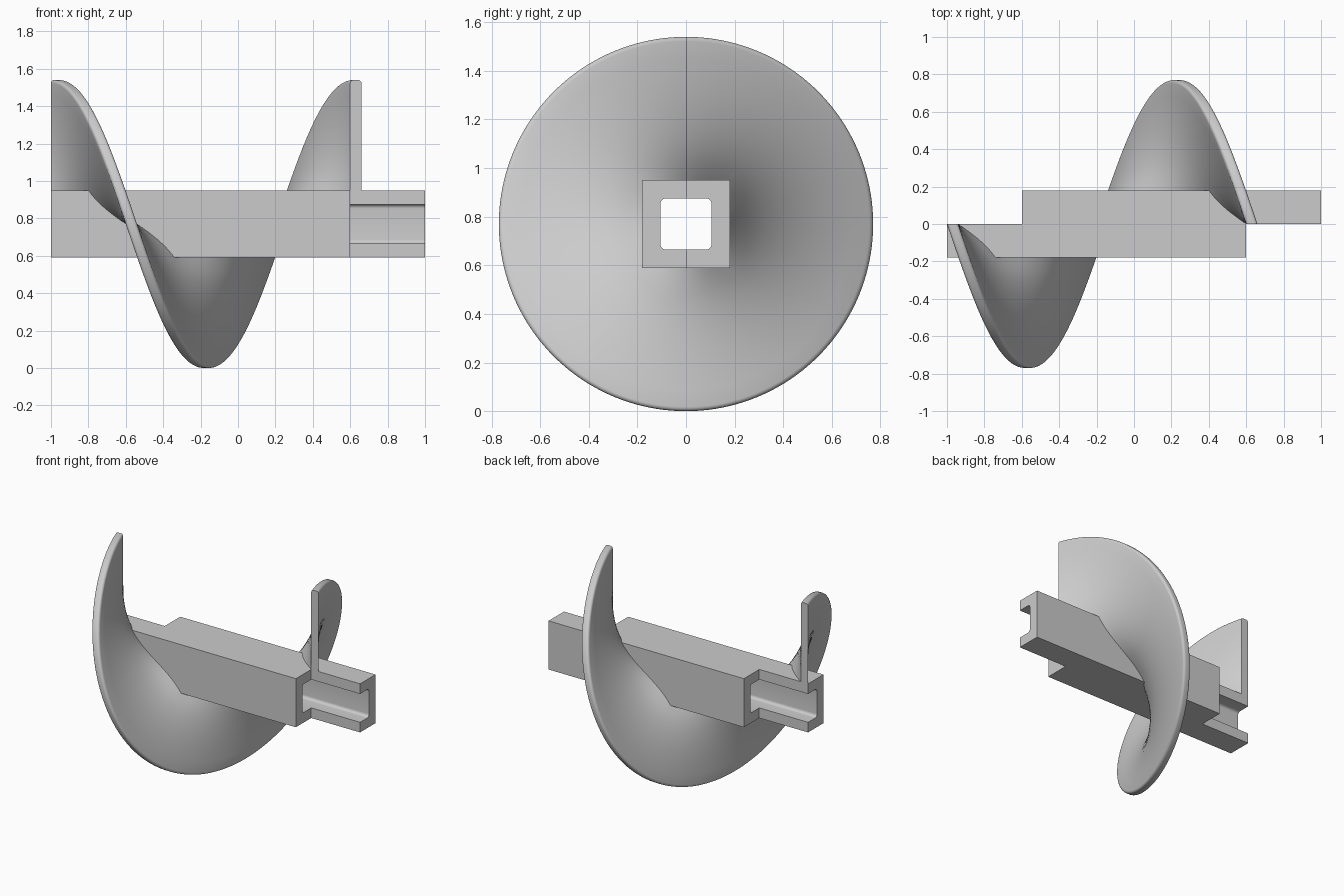
import bpy, bmesh, math
from mathutils import Vector

if "Cube" in bpy.data.objects:
    bpy.data.objects.remove(bpy.data.objects["Cube"])

R, ZC = 0.77, 0.77          # blade radius, axis height
HALF, HOLE = 0.18, 0.105    # half widths of square shaft and its bore
PITCH, THICK, FILLET = 1.6, 0.06, 0.018

steel = bpy.data.materials.new("light grey")
steel.diffuse_color = (0.6, 0.6, 0.6, 1)
steel.use_nodes = True
steel.node_tree.nodes["Principled BSDF"].inputs["Base Color"].default_value = steel.diffuse_color


def make_object(name, bm):
    bmesh.ops.recalc_face_normals(bm, faces=bm.faces[:])
    me = bpy.data.meshes.new(name)
    bm.to_mesh(me)
    bm.free()
    me.materials.append(steel)
    ob = bpy.data.objects.new(name, me)
    bpy.context.collection.objects.link(ob)
    return ob


def prism(name, profile, x0, x1):
    """Extrude a (y, z) profile around the axis from x0 to x1."""
    bm = bmesh.new()
    face = bm.faces.new([bm.verts.new((x0, y, ZC + z)) for y, z in profile])
    ext = bmesh.ops.extrude_face_region(bm, geom=[face])["geom"]
    verts = [v for v in ext if isinstance(v, bmesh.types.BMVert)]
    bmesh.ops.translate(bm, verts=verts, vec=Vector((x1 - x0, 0, 0)))
    return make_object(name, bm)


def box_profile(y0, y1, h):
    return [(y0, -h), (y1, -h), (y1, h), (y0, h)]


def rounded_square(h, r, seg=6):
    pts = []
    for k, (sy, sz) in enumerate([(1, 1), (-1, 1), (-1, -1), (1, -1)]):
        for i in range(seg + 1):
            a = math.pi / 2 * (k + i / seg)
            pts.append((sy * (h - r) + r * math.cos(a), sz * (h - r) + r * math.sin(a)))
    return pts


# Square tube whose two ends are each cut back to a half, for a lap joint
shaft = prism("shaft", box_profile(-HALF, HALF, HALF), -1, 1)
cutters = [
    prism("bore_cutter", rounded_square(HOLE, 0.022), -1.2, 1.2),
    prism("left_lap_cutter", box_profile(0, 0.4, 0.4), -1.3, -0.6),
    prism("right_lap_cutter", box_profile(-0.4, 0, 0.4), 0.6, 1.3),
]
for c in cutters:
    c.hide_render = True
    mod = shaft.modifiers.new(c.name, "BOOLEAN")
    mod.operation, mod.solver, mod.object = "DIFFERENCE", "EXACT", c
bpy.context.view_layer.objects.active = shaft
for c in cutters:
    bpy.ops.object.modifier_apply(modifier=c.name)
for c in cutters:
    bpy.data.objects.remove(c)

# Blade cross-section: (blend from shaft to rim, radial inset, axial offset)
side = [(i / 8, 0) for i in range(8)]
arc = [math.pi / 2 * i / 5 for i in range(6)]
rim = [(1, FILLET * (1 - math.sin(a)), FILLET * (1 - math.cos(a))) for a in arc]
section = [(t, 0, 0) for t, _ in side] + rim
section += [(t, d, THICK - x) for t, d, x in reversed(section)]

# One full helical turn, its inner edge following the square shaft
STEPS = 160
bm = bmesh.new()
rings = []
for s in range(STEPS + 1):
    a = 2 * math.pi * s / STEPS
    inner = (HALF - 0.001) / max(abs(math.cos(a)), abs(math.sin(a)))
    ring = []
    for t, d, off in section:
        r = inner + (R - FILLET - inner) * t if t < 1 else R - d
        ring.append(bm.verts.new((-1 + PITCH * s / STEPS + off,
                                  -r * math.sin(a), ZC + r * math.cos(a))))
    rings.append(ring)
n = len(section)
for p, q in zip(rings, rings[1:]):
    for i in range(n):
        j = (i + 1) % n
        bm.faces.new((p[i], p[j], q[j], q[i]))
bm.faces.new(rings[0])
bm.faces.new(rings[-1])
blade = make_object("helical_blade", bm)

# Smooth curved surfaces, keep hard edges
bpy.ops.object.select_all(action="DESELECT")
for ob in (shaft, blade):
    ob.select_set(True)
bpy.context.view_layer.objects.active = blade
bpy.ops.object.shade_smooth_by_angle(angle=math.radians(30))
